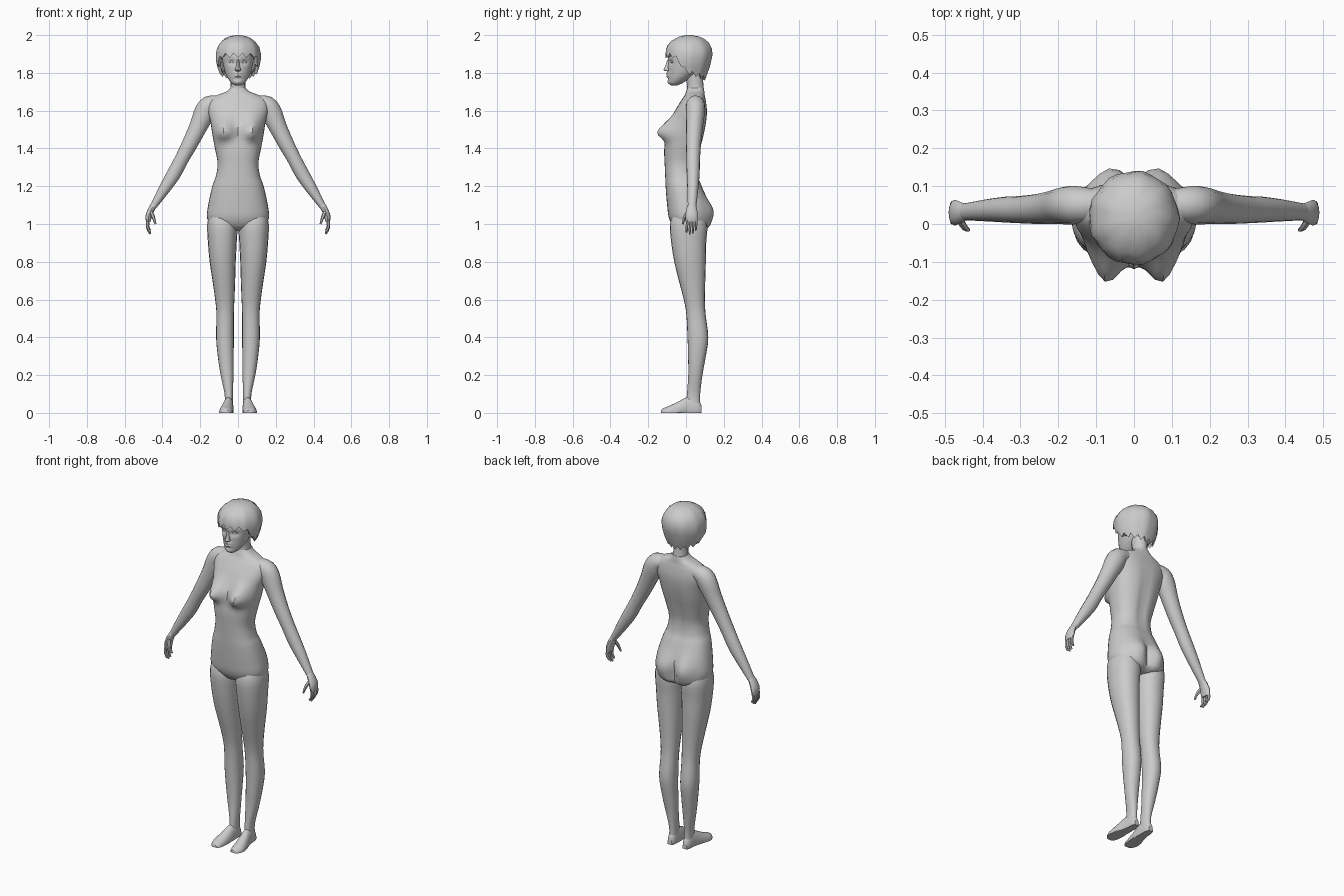
import bpy, bmesh, math
from mathutils import Vector

skin = bpy.data.materials.new("light grey")
skin.diffuse_color = (0.6, 0.6, 0.6, 1)


def smooth_rows(rows, sub):
    """Catmull-Rom interpolation between key rows."""
    out = []
    for i in range(len(rows) - 1):
        a, b, c, d = (rows[max(0, i - 1)], rows[i], rows[i + 1],
                      rows[min(len(rows) - 1, i + 2)])
        for k in range(sub):
            t = k / sub
            out.append([0.5 * (2 * q + (r - p) * t + (2 * p - 5 * q + 4 * r - s) * t * t
                               + (3 * q - p - 3 * r + s) * t ** 3)
                        for p, q, r, s in zip(a, b, c, d)])
    return out + [list(rows[-1])]


def skin_rings(name, rings, mirror=False, caps=(True, True), angle=40):
    """Bridge a list of point rings into one smooth object."""
    bm = bmesh.new()
    vs = [[bm.verts.new(p) for p in ring] for ring in rings]
    n = len(vs[0])
    for a, b in zip(vs, vs[1:]):
        for i in range(n):
            j = (i + 1) % n
            bm.faces.new((a[i], a[j], b[j], b[i]))
    for ring, cap in ((vs[0], caps[0]), (vs[-1], caps[1])):
        if cap:
            bm.faces.new(ring)
    bmesh.ops.recalc_face_normals(bm, faces=bm.faces)
    me = bpy.data.meshes.new(name)
    bm.to_mesh(me)
    bm.free()
    me.materials.append(skin)
    ob = bpy.data.objects.new(name, me)
    bpy.context.collection.objects.link(ob)
    bpy.ops.object.select_all(action='DESELECT')
    ob.select_set(True)
    bpy.context.view_layer.objects.active = ob
    bpy.ops.object.shade_smooth_by_angle(angle=math.radians(angle))
    if mirror:
        ob.modifiers.new("mirror", 'MIRROR').use_mirror_merge = False
    return ob


def power(v, p):
    return math.copysign(abs(v) ** p, v)


def loft(name, rows, n=20, sub=3, p=1.0, shape=None, along_y=False, **kw):
    """Rows: (height, centre x, half width, low edge, high edge)."""
    rings = []
    for t, cx, hw, lo, hi in smooth_rows(rows, sub):
        ring = []
        for k in range(n):
            a = math.tau * k / n - math.pi / 2
            x = cx + hw * power(math.cos(a), p)
            y = (lo + hi) / 2 + (hi - lo) / 2 * power(math.sin(a), p)
            v = Vector((x, t, max(0, y))) if along_y else Vector((x, y, t))
            ring.append(shape(v) if shape else v)
        rings.append(ring)
    return skin_rings(name, rings, **kw)


def tube(name, pts, n=12, sub=3, **kw):
    """Points: (x, y, z, side radius, depth radius)."""
    pts = smooth_rows(pts, sub)
    rings = []
    for i, q in enumerate(pts):
        t = (Vector(pts[min(i + 1, len(pts) - 1)][:3]) - Vector(pts[max(i - 1, 0)][:3])).normalized()
        u = t.cross(Vector((0, 1, 0))).normalized()
        w = u.cross(t)
        rings.append([Vector(q[:3]) + u * q[3] * math.cos(math.tau * k / n)
                      + w * q[4] * math.sin(math.tau * k / n) for k in range(n)])
    return skin_rings(name, rings, **kw)


def bump(d, s):
    return math.exp(-(d / s) ** 2)


# Torso with chest, seat and spine shaping
def torso_shape(v):
    x, y, z = abs(v.x), v.y, v.z
    if y < 0.0:
        v.y -= 0.068 * bump(x - 0.075, 0.046) * bump(z - 1.485, 0.04 if z < 1.485 else 0.065)
    elif y > 0.03:
        v.y += 0.03 * bump(x - 0.065, 0.05) * bump(z - 1.06, 0.07)
        v.y -= 0.02 * bump(x, 0.02) * (bump(z - 1.04, 0.08) + 0.6 * bump(z - 1.4, 0.18))
    return v


loft("torso", [
    (0.965, 0, 0.05, -0.03, 0.09), (0.985, 0, 0.13, -0.065, 0.118), (1.03, 0, 0.163, -0.09, 0.122),
    (1.1, 0, 0.158, -0.1, 0.118), (1.2, 0, 0.136, -0.108, 0.085), (1.25, 0, 0.118, -0.11, 0.066),
    (1.32, 0, 0.108, -0.113, 0.062), (1.4, 0, 0.122, -0.115, 0.078), (1.47, 0, 0.135, -0.1, 0.095),
    (1.54, 0, 0.146, -0.082, 0.108), (1.6, 0, 0.16, -0.058, 0.112), (1.65, 0, 0.155, -0.028, 0.106),
    (1.68, 0, 0.115, -0.008, 0.1), (1.7, 0, 0.065, 0.0, 0.098), (1.72, 0, 0.042, 0.008, 0.095)],
    n=36, sub=4, p=0.85, shape=torso_shape)

# Neck
loft("neck", [(1.67, 0, 0.055, -0.005, 0.1), (1.72, 0, 0.04, 0.006, 0.094),
              (1.77, 0, 0.04, 0.0, 0.09), (1.82, 0, 0.042, -0.01, 0.09)], n=16)

# Legs
loft("leg", [
    (1.07, 0.085, 0.06, -0.06, 0.08), (1.0, 0.083, 0.08, -0.085, 0.112), (0.9, 0.083, 0.076, -0.078, 0.107),
    (0.8, 0.081, 0.069, -0.062, 0.105), (0.7, 0.075, 0.06, -0.038, 0.102), (0.6, 0.07, 0.051, -0.012, 0.1),
    (0.52, 0.068, 0.046, 0.002, 0.104), (0.4, 0.069, 0.047, 0.008, 0.118), (0.3, 0.065, 0.042, 0.011, 0.105),
    (0.2, 0.058, 0.034, 0.012, 0.087), (0.1, 0.049, 0.022, 0.005, 0.075), (0.04, 0.049, 0.022, 0.0, 0.075)],
    p=0.9, mirror=True)

# Feet
loft("foot", [
    (0.082, 0.049, 0.014, -0.03, 0.04), (0.06, 0.049, 0.023, -0.04, 0.075), (0.01, 0.051, 0.027, -0.04, 0.085),
    (-0.04, 0.058, 0.034, -0.04, 0.06), (-0.09, 0.064, 0.036, -0.03, 0.037), (-0.12, 0.062, 0.027, -0.02, 0.025),
    (-0.132, 0.06, 0.014, -0.01, 0.015)], n=18, along_y=True, mirror=True)

# Arms
tube("arm", [
    (0.09, 0.05, 1.645, 0.035, 0.04), (0.15, 0.05, 1.628, 0.052, 0.05), (0.178, 0.049, 1.585, 0.056, 0.05),
    (0.208, 0.045, 1.52, 0.048, 0.045), (0.252, 0.04, 1.43, 0.042, 0.04), (0.3, 0.038, 1.34, 0.037, 0.036),
    (0.34, 0.038, 1.265, 0.037, 0.034), (0.39, 0.036, 1.185, 0.03, 0.029), (0.45, 0.032, 1.09, 0.017, 0.022)],
    n=16, mirror=True)

# Hands
tube("palm", [
    (0.445, 0.032, 1.1, 0.017, 0.022), (0.46, 0.03, 1.075, 0.017, 0.029),
    (0.473, 0.03, 1.04, 0.017, 0.034), (0.475, 0.03, 1.01, 0.011, 0.032)], n=12, mirror=True)
for i, length in enumerate((0.055, 0.065, 0.06, 0.045)):
    y = 0.006 + i * 0.016
    tube("finger_%d" % (i + 1), [
        (0.476, y, 1.022, 0.008, 0.008), (0.478, y - 0.001, 1.01 - length / 2, 0.008, 0.0075),
        (0.464, y - 0.003, 1.012 - length, 0.005, 0.005)], n=6, sub=2, mirror=True)
tube("thumb", [(0.46, 0.012, 1.065, 0.01, 0.011), (0.448, -0.008, 1.035, 0.009, 0.009),
               (0.437, -0.016, 1.0, 0.005, 0.005)], n=6, sub=2, mirror=True)


# Head with sockets, lips and brow
def face_shape(v):
    if v.y < -0.03:
        v.y += 0.014 * bump(abs(v.x) - 0.034, 0.018) * bump(v.z - 1.857, 0.014)
        v.y -= 0.013 * bump(v.x, 0.02) * (bump(v.z - 1.797, 0.006) + bump(v.z - 1.782, 0.006))
        v.y -= 0.006 * bump(v.x, 0.02) * bump(v.z - 1.752, 0.012)
    return v


loft("head", [
    (1.734, 0, 0.016, -0.078, -0.045), (1.745, 0, 0.034, -0.09, -0.02), (1.77, 0, 0.053, -0.093, 0.02),
    (1.8, 0, 0.067, -0.094, 0.06), (1.84, 0, 0.078, -0.096, 0.09), (1.88, 0, 0.084, -0.096, 0.1),
    (1.93, 0, 0.08, -0.085, 0.1), (1.965, 0, 0.06, -0.05, 0.08)],
    n=36, sub=5, shape=face_shape)

# Nose
loft("nose", [(1.808, 0, 0.008, -0.098, -0.08), (1.815, 0, 0.016, -0.119, -0.08),
              (1.835, 0, 0.01, -0.111, -0.08), (1.87, 0, 0.007, -0.098, -0.075)], n=10)

# Eyes and ears
tube("eye", [(0.019, -0.082, 1.856, 0.002, 0.003), (0.034, -0.078, 1.858, 0.007, 0.005),
             (0.05, -0.068, 1.858, 0.002, 0.003)], n=8, mirror=True)
loft("ear", [(1.805, 0.075, 0.006, 0.015, 0.03), (1.83, 0.083, 0.011, 0.01, 0.045),
             (1.86, 0.088, 0.012, 0.01, 0.055), (1.875, 0.086, 0.006, 0.02, 0.045)], n=8, mirror=True)

# Hair: cap whose lower edge runs from a jagged fringe to a long nape
hair_rows = smooth_rows([
    (1.74, 0, 0.07, -0.03, 0.092), (1.77, 0, 0.085, -0.06, 0.103), (1.8, 0, 0.1, -0.085, 0.115),
    (1.85, 0, 0.116, -0.102, 0.13), (1.9, 0, 0.119, -0.108, 0.14), (1.94, 0, 0.108, -0.1, 0.132),
    (1.97, 0, 0.086, -0.075, 0.11), (1.99, 0, 0.055, -0.04, 0.078), (2.0, 0, 0.012, 0.0, 0.03)], 8)


def hair_point(a, z, inset=0.0):
    _, _, hw, lo, hi = min(hair_rows, key=lambda r: abs(r[0] - z))
    wave = 1 + 0.02 * math.cos(9 * a) - inset
    return Vector((hw * wave * math.cos(a), (lo + hi) / 2 + (hi - lo) / 2 * wave * math.sin(a), z))


N = 32
angles = [math.tau * k / N for k in range(N)]
edge = []
for k, a in enumerate(angles):
    f = math.sin(a)
    z = 1.8 - 0.03 * f if f > -0.1 else 1.80 + 0.09 * min(1, (-0.1 - f) / 0.55)
    edge.append(z + (0.014 if k % 2 else -0.01))
hair = [[hair_point(a, e + 0.01, 0.16) for a, e in zip(angles, edge)]]
for s in (0, 0.2, 0.4, 0.55, 0.7, 0.82, 0.92, 0.97, 1):
    hair.append([hair_point(a, e + (2.0 - e) * s) for a, e in zip(angles, edge)])
skin_rings("hair", hair, caps=(False, True), angle=30)
